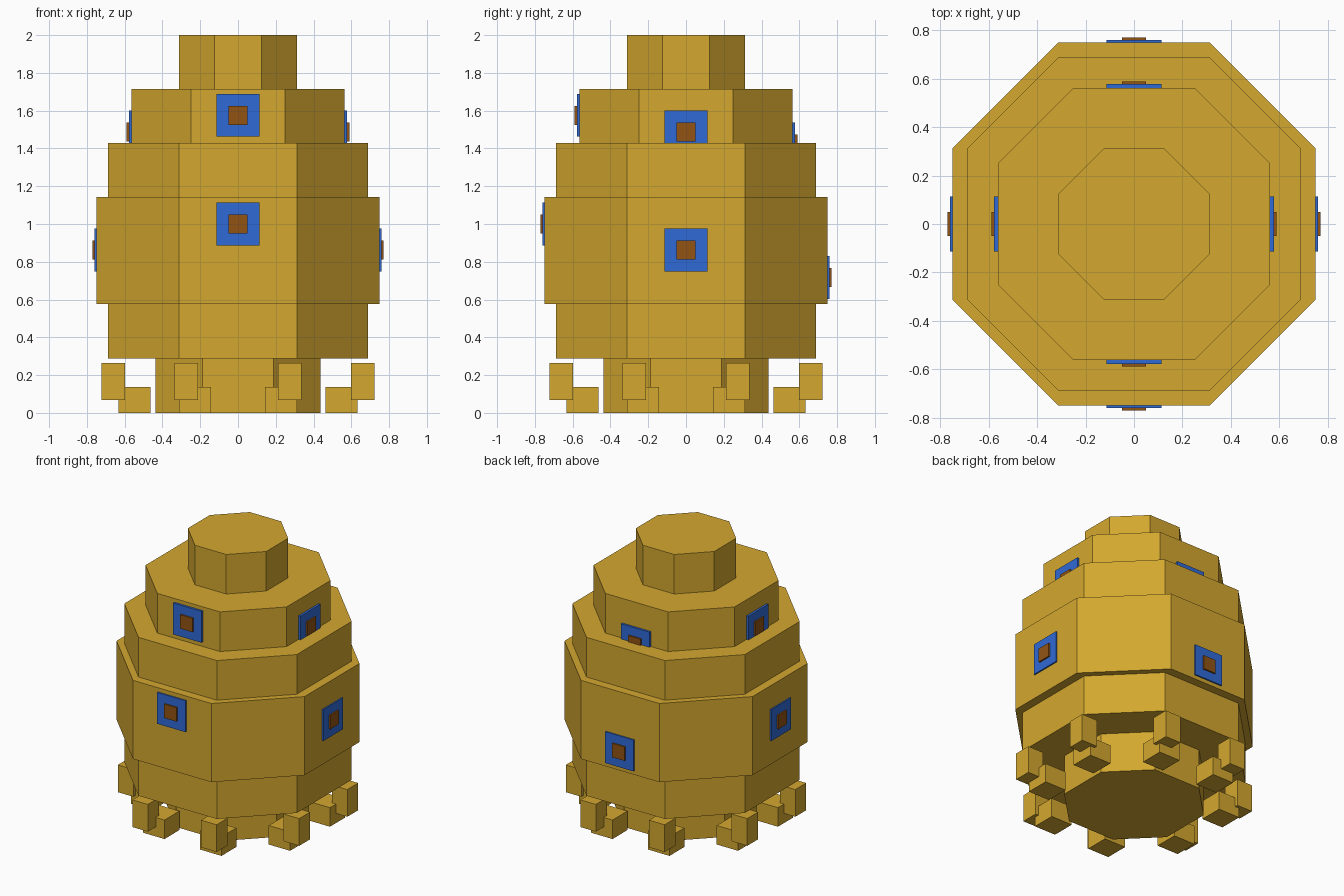
import bpy
import bmesh
import math
from mathutils import Vector

if "Cube" in bpy.data.objects:
    bpy.data.objects.remove(bpy.data.objects["Cube"])


def material(name, rgb):
    lin = [((c / 255 + 0.055) / 1.055) ** 2.4 for c in rgb]
    m = bpy.data.materials.new(name)
    m.diffuse_color = (*lin, 1)
    m.use_nodes = True
    m.node_tree.nodes["Principled BSDF"].inputs["Base Color"].default_value = m.diffuse_color
    return m


GOLD = material("gold", (212, 168, 47))
BLUE = material("blue", (48, 106, 214))
BROWN = material("brown", (146, 84, 20))


def finish(bm, name, mat):
    bmesh.ops.recalc_face_normals(bm, faces=bm.faces)
    mesh = bpy.data.meshes.new(name)
    bm.to_mesh(mesh)
    bm.free()
    mesh.materials.append(mat)
    obj = bpy.data.objects.new(name, mesh)
    bpy.context.collection.objects.link(obj)
    return obj


def octagon_tier(name, apothem, flat, z0, z1):
    """Eight-sided prism; flat is half the width of the axis-facing sides."""
    a, f = apothem, flat
    ring = [(f, -a), (a, -f), (a, f), (f, a), (-f, a), (-a, f), (-a, -f), (-f, -a)]
    bm = bmesh.new()
    base = bm.faces.new([bm.verts.new((x, y, z0)) for x, y in ring])
    out = bmesh.ops.extrude_face_region(bm, geom=[base], use_keep_orig=True)
    top = [v for v in out["geom"] if isinstance(v, bmesh.types.BMVert)]
    bmesh.ops.translate(bm, verts=top, vec=(0, 0, z1 - z0))
    return finish(bm, name, GOLD)


def box(name, center, size, mat, turn=0):
    bm = bmesh.new()
    bmesh.ops.create_cube(bm, size=1)
    for v in bm.verts:
        v.co = Vector(center) + Vector([c * s for c, s in zip(v.co, size)])
    obj = finish(bm, name, mat)
    obj.rotation_euler.z = turn
    return obj


# Stacked body tiers
octagon_tier("base_tier", 0.4375, 0.1875, 0.0, 0.287)
octagon_tier("lower_tier", 0.6875, 0.3125, 0.287, 0.576)
octagon_tier("middle_tier", 0.75, 0.3125, 0.576, 1.143)
octagon_tier("shoulder_tier", 0.6875, 0.3125, 1.143, 1.429)
octagon_tier("upper_tier", 0.5625, 0.25, 1.429, 1.715)
octagon_tier("top_cap", 0.3125, 0.125, 1.715, 2.0)

# Eight feet, each a low block with a raised outer block
for i in range(8):
    ang = math.radians(22.5 + 45 * i)
    c, s = math.cos(ang), math.sin(ang)
    box("foot_block", (0.594 * c, 0.594 * s, 0.0685), (0.17, 0.17, 0.137), GOLD)
    box("toe_block", (0.716 * c, 0.716 * s, 0.167), (0.124, 0.124, 0.196), GOLD)

# Windows on the four flat sides: front, right, back, left
heights = [(1.0, 1.575), (0.862, 1.487), (0.717, 1.425), (0.862, 1.487)]
for side, (low, high) in enumerate(heights):
    turn = side * math.pi / 2
    for wall, frame, pane, z in ((0.75, 0.76, 0.771, low), (0.5625, 0.578, 0.589, high)):
        for name, w, out, mat in (("window_frame", 0.226, frame, BLUE),
                                  ("window_pane", 0.1, pane, BROWN)):
            inner = wall - 0.01
            box(name, (0, -(inner + out) / 2, z), (w, out - inner, w), mat, turn)
